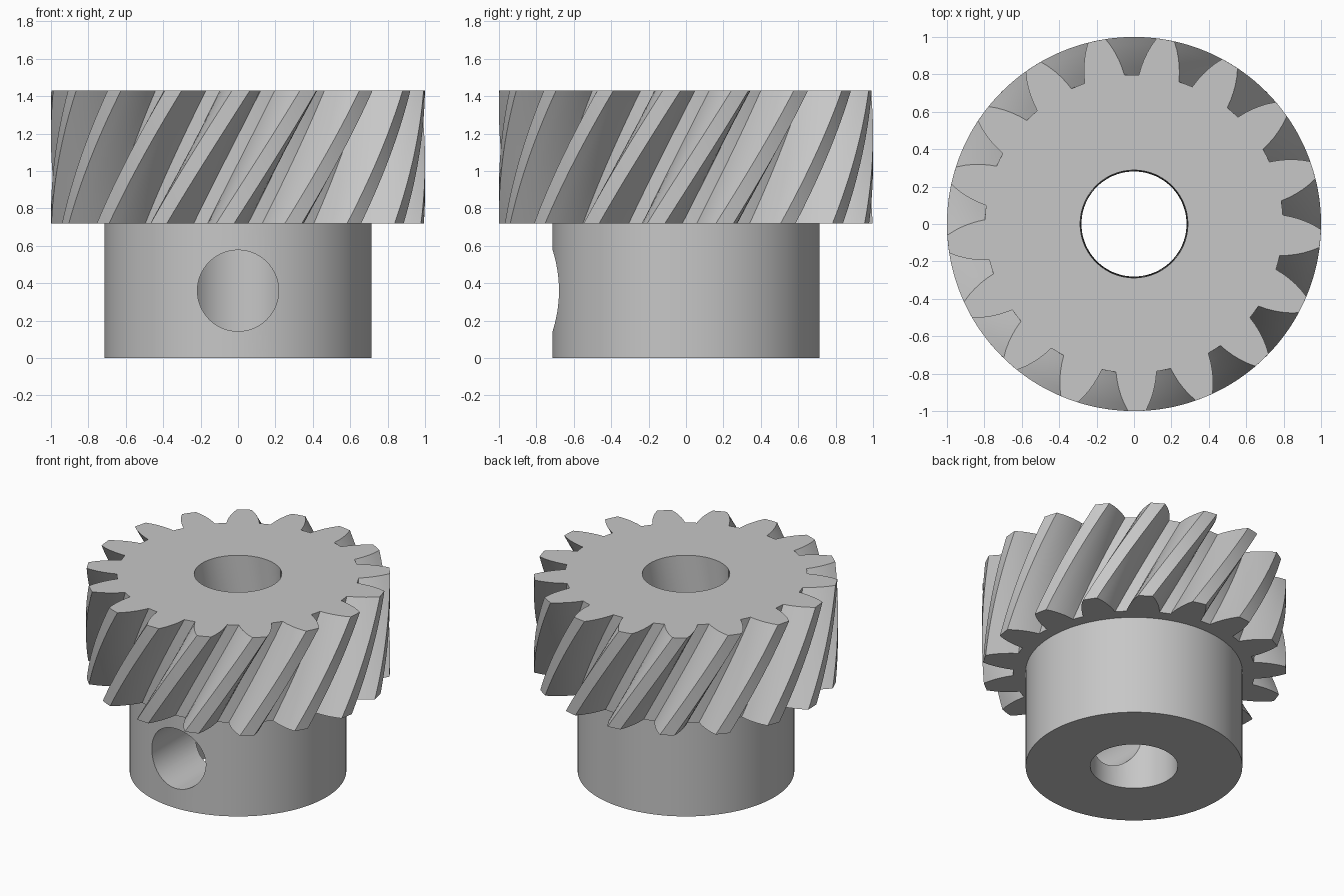
import bpy
import bmesh
from math import radians, degrees, cos, sin, pi

if "Cube" in bpy.data.objects:
    bpy.data.objects.remove(bpy.data.objects["Cube"], do_unlink=True)

TEETH = 17
PITCH = 360 / TEETH
TWIST = 26.0
GAP_PHASE = 90.9          # angle of one tooth gap on the top face
BORE, HUB, HUB_TOP, TOP = 0.288, 0.713, 0.72, 1.43
# tooth flank: radius, half angle of the gap
FLANK = [(0.797, 2.75), (0.84, 3.5), (0.88, 4.35), (0.92, 5.35), (0.96, 6.5), (1.0, 7.85)]

steel = bpy.data.materials.new("steel grey")
steel.use_nodes = True
grey = (0.57, 0.57, 0.57, 1)
steel.diffuse_color = grey
steel.node_tree.nodes["Principled BSDF"].inputs["Base Color"].default_value = grey


def ring(bm, points, z, turn=0):
    """Add a ring of vertices from (radius, angle in degrees) points."""
    return [bm.verts.new((r * cos(radians(a + turn)), r * sin(radians(a + turn)), z))
            for r, a in points]


def bridge(bm, lower, upper):
    n = len(lower)
    for i in range(n):
        j = (i + 1) % n
        bm.faces.new((lower[i], lower[j], upper[j], upper[i]))


def finish(bm, name):
    bmesh.ops.recalc_face_normals(bm, faces=bm.faces)
    mesh = bpy.data.meshes.new(name)
    bm.to_mesh(mesh)
    bm.free()
    obj = bpy.data.objects.new(name, mesh)
    bpy.context.collection.objects.link(obj)
    mesh.materials.append(steel)
    return obj


def select(obj):
    bpy.ops.object.select_all(action='DESELECT')
    obj.select_set(True)
    bpy.context.view_layer.objects.active = obj


def smooth(obj):
    select(obj)
    bpy.ops.object.shade_smooth_by_angle(angle=radians(28))


# Gear outline: each gap has two mirrored flanks and a root, then a tip arc
outline = []
for t in range(TEETH):
    mid = GAP_PHASE + t * PITCH
    outline += [(r, mid - a) for r, a in reversed(FLANK)]
    outline.append((FLANK[0][0], mid))
    outline += [(r, mid + a) for r, a in FLANK]
    outline.append((1.0, mid + PITCH / 2))
bore_circle = [(BORE, a) for r, a in outline]

# Helical gear: twisted outline around a straight bore
bm = bmesh.new()
STEPS = 24
outer = []
for s in range(STEPS + 1):
    f = s / STEPS
    outer.append(ring(bm, outline, HUB_TOP + (TOP - HUB_TOP) * f, TWIST * (f - 1)))
for low, high in zip(outer, outer[1:]):
    bridge(bm, low, high)
inner_low = ring(bm, bore_circle, HUB_TOP, -TWIST)
inner_high = ring(bm, bore_circle, TOP)
bridge(bm, outer[-1], inner_high)
bridge(bm, inner_low, outer[0])
# the bore wall takes the nearest whole-vertex turn, so it stays straight
bridge(bm, inner_high, inner_low)
gear = finish(bm, "helical_gear")

# Hub: plain tube below the gear
bm = bmesh.new()
SIDES = 128
section = [(BORE, 0), (HUB, 0), (HUB, HUB_TOP), (BORE, HUB_TOP)]
rings = [ring(bm, [(r, 360 * i / SIDES) for i in range(SIDES)], z) for r, z in section]
for k in range(4):
    bridge(bm, rings[k], rings[(k + 1) % 4])
hub = finish(bm, "hub")

# Set screw hole through the front wall of the hub
bpy.ops.mesh.primitive_cylinder_add(vertices=64, radius=0.217, depth=1.0,
                                    location=(0, -0.5, 0.36), rotation=(pi / 2, 0, 0))
cutter = bpy.context.object
cutter.name = "screw_hole_cutter"
cutter.hide_render = True
cutter.data.materials.append(steel)
cut = hub.modifiers.new("screw_hole", 'BOOLEAN')
cut.operation = 'DIFFERENCE'
cut.solver = 'EXACT'
cut.object = cutter
select(hub)
bpy.ops.object.modifier_apply(modifier=cut.name)
bpy.data.objects.remove(cutter, do_unlink=True)

smooth(gear)
smooth(hub)
